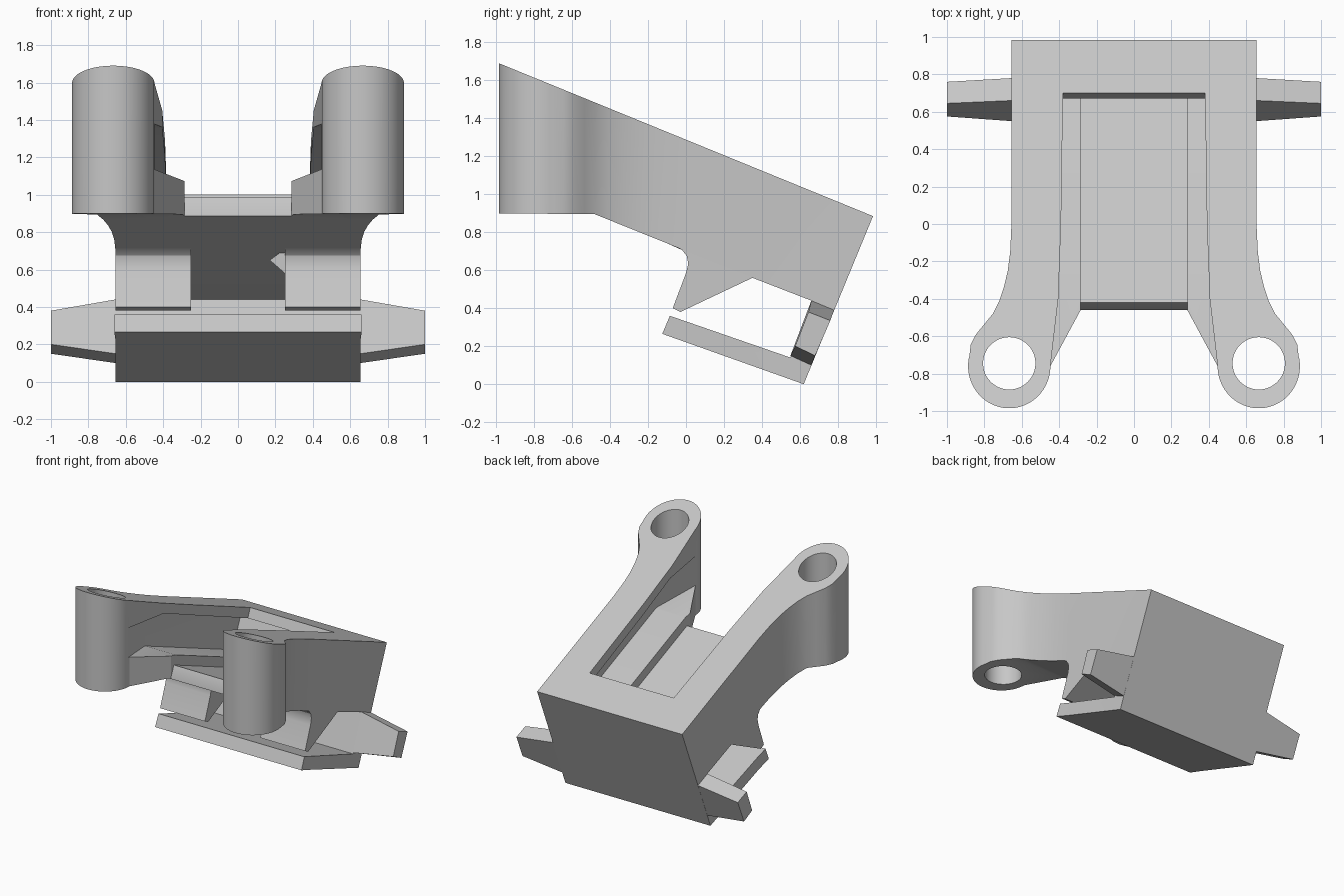
import bpy, bmesh
from math import sin, cos, radians

old = bpy.data.objects.get("Cube")
if old:
    bpy.data.objects.remove(old, do_unlink=True)

grey = bpy.data.materials.new("light_grey")
grey.use_nodes = True
colour = (0.57, 0.57, 0.57, 1)
grey.diffuse_color = colour
grey.node_tree.nodes["Principled BSDF"].inputs["Base Color"].default_value = colour


def make(name, bm):
    bmesh.ops.recalc_face_normals(bm, faces=bm.faces)
    mesh = bpy.data.meshes.new(name)
    bm.to_mesh(mesh)
    bm.free()
    mesh.materials.append(grey)
    ob = bpy.data.objects.new(name, mesh)
    bpy.context.scene.collection.objects.link(ob)
    return ob


def loft(name, ring_a, ring_b):
    """Closed solid between two matching rings of points."""
    bm = bmesh.new()
    a = [bm.verts.new(p) for p in ring_a]
    b = [bm.verts.new(p) for p in ring_b]
    bm.faces.new(a)
    bm.faces.new(b)
    for i in range(len(a)):
        j = (i + 1) % len(a)
        bm.faces.new((a[i], a[j], b[j], b[i]))
    return make(name, bm)


def prism(name, pts, axis, lo, hi):
    """Extrude a 2D outline along the given axis."""
    def place(p, d):
        return {"x": (d, *p), "y": (p[0], d, p[1]), "z": (*p, d)}[axis]
    return loft(name, [place(p, lo) for p in pts], [place(p, hi) for p in pts])


def boolean(ob, other, operation):
    bpy.context.view_layer.objects.active = ob
    mod = ob.modifiers.new("cut", "BOOLEAN")
    mod.operation, mod.object, mod.solver = operation, other, "EXACT"
    bpy.ops.object.modifier_apply(modifier=mod.name)
    bpy.data.objects.remove(other, do_unlink=True)


def mirrored(half):
    return half + [(-x, y) for x, y in reversed(half)]


def plan_by_side(name, half_plan, side):
    """Solid whose top outline and side outline are both given."""
    ob = prism(name, side, "x", -1.2, 1.2)
    boolean(ob, prism("plan", mirrored(half_plan), "z", -1, 3), "INTERSECT")
    return ob


def arc(cx, cy, rx, ry, start, end, n):
    step = (end - start) / n
    return [(cx + rx * cos(radians(start + step * i)),
             cy + ry * sin(radians(start + step * i))) for i in range(n + 1)]


# Main body: side outline with the lower tongue, trimmed by the forked plan
side = [(-0.985, 1.69), (0.985, 0.885), (0.62, 0), (-0.125, 0.265),
        (-0.085, 0.36), (0.55, 0.14), (0.66, 0.44), (0.35, 0.56),
        (-0.48, 0.895), (-0.985, 0.9)]
fork = [(0.655, 1.2), (0.655, 0), (0.662, -0.15), (0.675, -0.25),
        (0.695, -0.335), (0.72, -0.41), (0.755, -0.48), (0.8, -0.535),
        (0.845, -0.59), (0.873, -0.645)]
fork += arc(0.667, -0.76, 0.22, 0.225, 15, -180, 40) + [(0.285, -0.46)]
body = plan_by_side("bracket_body", fork, side)

# Hollow shell inside: wide slot between the rim lip and the side ledges
slot_plan = [(0.555, 1.2), (0.555, -0.42), (0.447, -0.78), (0.44, -1.2)]
slot_side = [(0.833, 0.858), (-0.38, 1.36), (-0.8, 1.38), (-1.2, 1.38),
             (-1.2, 1.14), (-0.78, 1.14), (-0.4, 1.06), (0.725, 0.6)]
boolean(body, plan_by_side("slot", slot_plan, slot_side), "DIFFERENCE")

# Opening through the rim, with flared walls
rim_plan = [(0.375, 1.2), (0.38, 0.7), (0.39, 0), (0.405, -0.4),
            (0.447, -0.76), (0.44, -1.2)]
rim_side = [(1.07, 1.925), (0.62, 0.8), (-0.4, 1.065), (-0.78, 1.14),
            (-1.3, 1.14), (-1.3, 1.925)]
boolean(body, plan_by_side("rim_opening", rim_plan, rim_side), "DIFFERENCE")

# Sunken channel between the ledges
channel = [(0.69, 0.53), (0.73, 0.615), (0.6, 0.75), (-0.4, 1.1), (-1.3, 1.3),
           (-1.3, 0.85), (-0.48, 0.85), (-0.42, 0.985)]
boolean(body, prism("channel", channel, "x", -0.285, 0.285), "DIFFERENCE")

# Vertical bores through the two posts
for s in (1, -1):
    hole = [(s * x, y) for x, y in arc(0.667, -0.745, 0.14, 0.14, 0, 352.5, 47)]
    boolean(body, prism("bore", hole, "z", 0.5, 2), "DIFFERENCE")

parts = [body]

# Hooks below the body and tapered side lugs at the back
hook = [(-0.1, 0.742), (-0.055, 0.727), (-0.02, 0.706), (0.004, 0.675),
        (0.012, 0.635), (0, 0.585), (-0.07, 0.4), (-0.03, 0.38), (0.35, 0.56)]
lug_root = [(0.55, 0.15), (0.66, 0.44), (0.78, 0.39), (0.66, 0.1)]
lug_tip = [(0.575, 0.2), (0.645, 0.38), (0.76, 0.335), (0.68, 0.15)]
for s, label in ((1, "left"), (-1, "right")):
    parts.append(prism(label + "_hook", hook, "x", s * 0.25, s * 0.655))
    parts.append(loft(label + "_lug", [(s * 0.655, *p) for p in lug_root],
                      [(s, *p) for p in lug_tip]))

# Small pointed tooth on the inner face of one hook
tooth = [(0.25, 0.58), (0.25, 0.71), (0.17, 0.65)]
parts.append(prism("hook_tooth", tooth, "y", 0.03, 0.12))

# Smooth the rounded walls while keeping edges crisp
bpy.ops.object.select_all(action="DESELECT")
for ob in parts:
    ob.select_set(True)
bpy.context.view_layer.objects.active = body
bpy.ops.object.shade_smooth_by_angle(angle=radians(25))
